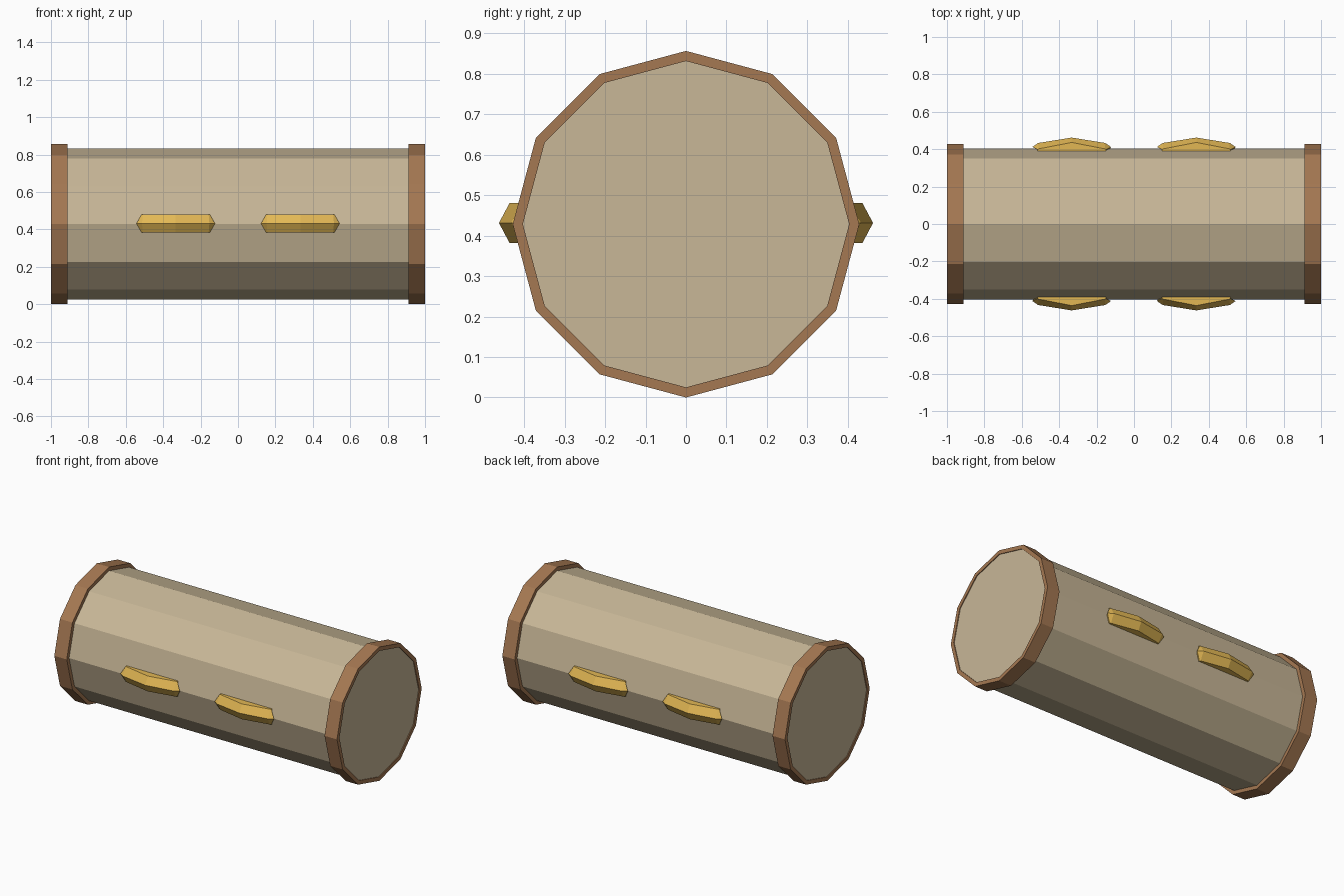
import bpy, bmesh, math

if "Cube" in bpy.data.objects:
    bpy.data.objects.remove(bpy.data.objects["Cube"])

SIDES = 12
R_RIM, R_BODY = 0.428, 0.404
CZ = R_RIM  # axis height


def material(name, rgb):
    m = bpy.data.materials.new(name)
    lin = [(c / 255 / 12.92 if c / 255 <= 0.04045 else ((c / 255 + 0.055) / 1.055) ** 2.4) for c in rgb]
    m.diffuse_color = (*lin, 1)
    m.use_nodes = True
    m.node_tree.nodes["Principled BSDF"].inputs["Base Color"].default_value = m.diffuse_color
    return m


TAN = material("tan", (200, 183, 151))
BROWN = material("brown", (165, 120, 82))
GOLD = material("gold", (226, 183, 84))


def finish(bm, name, mat):
    bmesh.ops.recalc_face_normals(bm, faces=bm.faces)
    me = bpy.data.meshes.new(name)
    bm.to_mesh(me)
    bm.free()
    me.materials.append(mat)
    ob = bpy.data.objects.new(name, me)
    bpy.context.collection.objects.link(ob)
    return ob


def ring(bm, x, r):
    """Polygon around the x axis with a corner pointing straight up."""
    step = 2 * math.pi / SIDES
    return [bm.verts.new((x, r * math.sin(i * step), CZ + r * math.cos(i * step))) for i in range(SIDES)]


def bridge(bm, a, b):
    n = len(a)
    for i in range(n):
        bm.faces.new((a[i], a[(i + 1) % n], b[(i + 1) % n], b[i]))


# Barrel body with flat ends
bm = bmesh.new()
a, b = ring(bm, -0.995, R_BODY), ring(bm, 0.995, R_BODY)
bridge(bm, a, b)
bm.faces.new(a)
bm.faces.new(b)
finish(bm, "body", TAN)

# End bands: square-section hoops around the body
for side, name in ((-1, "left_band"), (1, "right_band")):
    bm = bmesh.new()
    loops = [ring(bm, side * x, r) for x, r in
             ((0.912, R_BODY - 0.001), (0.912, R_RIM), (1.0, R_RIM), (1.0, R_BODY - 0.001))]
    for i in range(4):
        bridge(bm, loops[i], loops[(i + 1) % 4])
    finish(bm, name, BROWN)

# Bent handles: ridge and edge profiles as (x, ridge y, edge x, edge y)
STATIONS = ((-0.210, 0.412, -0.182, 0.398), (-0.180, 0.433, -0.176, 0.402), (0, 0.462, 0, 0.436),
            (0.180, 0.433, 0.176, 0.402), (0.210, 0.412, 0.182, 0.398))
HALF = 0.049  # half height of a handle

for fy, depth in ((-1, "front"), (1, "back")):
    for cx, side in ((-0.333, "left"), (0.333, "right")):
        bm = bmesh.new()
        sections = []
        for rx, ry, ex, ey in STATIONS:
            pts = ((ex, 0.36, HALF), (ex, ey, HALF), (rx, ry, 0), (ex, ey, -HALF), (ex, 0.36, -HALF))
            sections.append([bm.verts.new((cx + x, fy * y, CZ + 0.003 + z)) for x, y, z in pts])
        for s, t in zip(sections, sections[1:]):
            bridge(bm, s, t)
        bm.faces.new(sections[0])
        bm.faces.new(sections[-1])
        finish(bm, f"{depth}_{side}_handle", GOLD)
